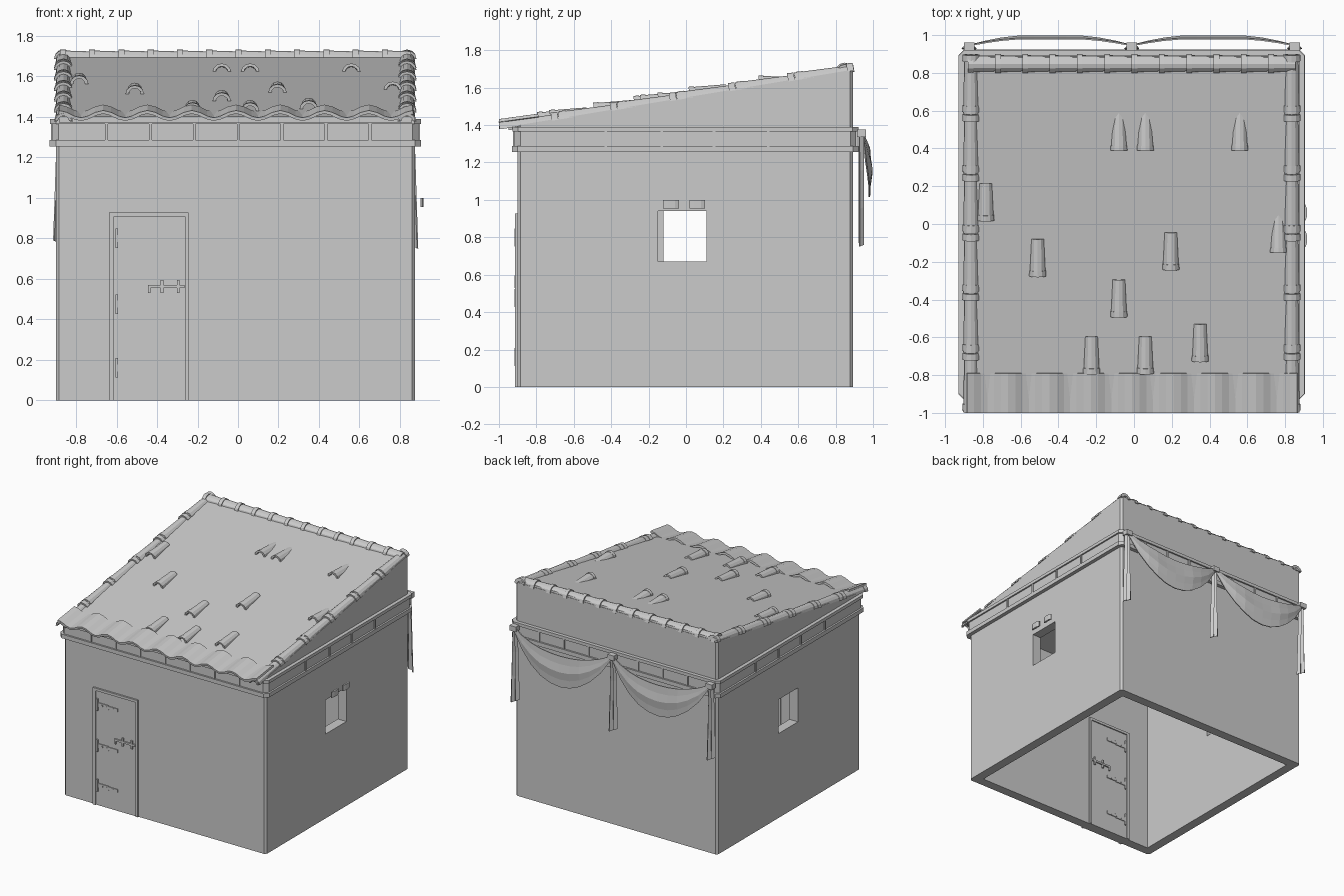
import bpy, bmesh, math
from mathutils import Vector

if "Cube" in bpy.data.objects:
    bpy.data.objects.remove(bpy.data.objects["Cube"])

grey = bpy.data.materials.new("plain grey")
grey.diffuse_color = (0.6, 0.6, 0.6, 1)
grey.use_nodes = True
grey.node_tree.nodes["Principled BSDF"].inputs["Base Color"].default_value = grey.diffuse_color

X0, X1, Y0, Y1 = -0.90, 0.875, -0.90, 0.893     # outer wall faces
T = 0.075                                       # wall thickness
roof = lambda y: 1.56 + 0.166 * y               # roof surface height


def finish(bm, name, solid=0):
    bmesh.ops.recalc_face_normals(bm, faces=bm.faces)
    me = bpy.data.meshes.new(name)
    bm.to_mesh(me)
    bm.free()
    me.materials.append(grey)
    ob = bpy.data.objects.new(name, me)
    bpy.context.collection.objects.link(ob)
    if solid:
        m = ob.modifiers.new("thickness", 'SOLIDIFY')
        m.thickness, m.offset = solid, 0
    return ob


def octagon(o, c):
    a, b, d, e = X0 - o, X1 + o, Y0 - o, Y1 + o
    return [(a + c, d), (b - c, d), (b, d + c), (b, e - c),
            (b - c, e), (a + c, e), (a, e - c), (a, d + c)]


def prism(bm, loop, bottom, top):
    lo = [bm.verts.new((x, y, bottom(y))) for x, y in loop]
    hi = [bm.verts.new((x, y, top(y))) for x, y in loop]
    n = len(loop)
    bm.faces.new(lo[::-1])
    bm.faces.new(hi)
    for i in range(n):
        j = (i + 1) % n
        bm.faces.new((lo[i], lo[j], hi[j], hi[i]))


def box(bm, x0, x1, y0, y1, z0, z1):
    prism(bm, [(x0, y0), (x1, y0), (x1, y1), (x0, y1)], lambda y: z0, lambda y: z1)


def ring(bm, o, z0, z1, c=0.03):
    """Moulding that runs around the wall, chamfered at the corners."""
    out, inn = octagon(o, c), octagon(-0.01, 0.015)
    prof = [(out, z0), (out, z1), (inn, z1), (inn, z0)]
    loops = [[bm.verts.new((x, y, z)) for x, y in lp] for lp, z in prof]
    for k in range(4):
        p, q = loops[k], loops[(k + 1) % 4]
        for i in range(8):
            j = (i + 1) % 8
            bm.faces.new((p[i], p[j], q[j], q[i]))


def arch(bm, a, b, ra, rb, t=0.014, n=6, h=0.95):
    """Hollow half-round tile from a to b."""
    a, b = Vector(a), Vector(b)
    d = (b - a).normalized()
    up = (Vector((0, 0, 1)) - d * d.z).normalized()
    side = d.cross(up)
    rings = []
    for p, r in ((a, ra), (b, rb)):
        pts = []
        for rr in (r, r - t):
            pts.append([bm.verts.new(p + side * rr * math.cos(math.pi * i / n)
                        + up * rr * h * math.sin(math.pi * i / n)) for i in range(n + 1)])
        rings.append(pts)
        for i in range(n):
            bm.faces.new((pts[0][i], pts[0][i + 1], pts[1][i + 1], pts[1][i]))
    (ao, ai), (bo, bi) = rings
    for p, q in ((ao, bo), (ai, bi)):
        for i in range(n):
            bm.faces.new((p[i], p[i + 1], q[i + 1], q[i]))
    for i in (0, n):
        bm.faces.new((ao[i], bo[i], bi[i], ai[i]))


def sheet(bm, f, nu, nv):
    g = [[bm.verts.new(f(i / nu, j / nv, j)) for j in range(nv + 1)] for i in range(nu + 1)]
    for i in range(nu):
        for j in range(nv):
            bm.faces.new((g[i][j], g[i + 1][j], g[i + 1][j + 1], g[i][j + 1]))


# Hollow walls with a window in each side
bm = bmesh.new()
prism(bm, octagon(0, 0.015), lambda y: 0, lambda y: roof(y) - 0.012)
walls = finish(bm, "walls")
cuts = []
bm = bmesh.new()
prism(bm, octagon(-T, 0.001), lambda y: -0.1, lambda y: roof(y) - 0.07)
cuts.append(finish(bm, "room_cutter"))
for name, x0, x1, y0, y1 in (("right_window_cutter", 0.7, 1, -0.15, 0.11),
                             ("left_window_cutter", -1, -0.7, -0.12, 0.125)):
    bm = bmesh.new()
    box(bm, x0, x1, y0, y1, 0.67, 0.94)
    cuts.append(finish(bm, name))
for c in cuts:
    m = walls.modifiers.new(c.name, 'BOOLEAN')
    m.operation, m.solver, m.object = 'DIFFERENCE', 'EXACT', c
    c.hide_render = True
    c.hide_set(True)

# Two small blocks over the right window
bm = bmesh.new()
for y in (-0.08, 0.06):
    prism(bm, [(0.902, y - 0.042), (0.908, y - 0.042), (0.916, y - 0.02), (0.916, y + 0.02),
               (0.908, y + 0.042), (0.902, y + 0.042)], lambda y: 0.955, lambda y: 1.0)
finish(bm, "window_blocks")

# Cornice: panel band, two rails and dividers
bm = bmesh.new()
ring(bm, 0.016, 1.28, 1.375)
ring(bm, 0.028, 1.365, 1.39)
ring(bm, 0.030, 1.255, 1.287)
for i in range(7):
    x = -0.65 + i * 0.217
    for y0, y1 in ((Y0 - 0.024, Y0), (Y1, Y1 + 0.024)):
        box(bm, x - 0.007, x + 0.007, y0, y1, 1.28, 1.37)
for y in (-0.43, -0.13, 0.15, 0.44):
    for x0, x1 in ((X0 - 0.024, X0), (X1, X1 + 0.024)):
        box(bm, x0, x1, y - 0.007, y + 0.007, 1.28, 1.37)
finish(bm, "cornice")

# Door with frame, hinges and latch, on both faces of the front wall
for side, yw, s in (("outer", Y0, -1), ("inner", Y0 + T, 1)):
    def plate(bm, x0, x1, z0, z1, out):
        box(bm, x0, x1, min(yw - s * 0.004, yw + s * out), max(yw - s * 0.004, yw + s * out), z0, z1)
    bm = bmesh.new()
    plate(bm, -0.637, -0.612, 0, 0.928, 0.014)
    plate(bm, -0.262, -0.245, 0, 0.928, 0.014)
    plate(bm, -0.612, -0.262, 0.908, 0.928, 0.014)
    finish(bm, side + "_door_frame")
    bm = bmesh.new()
    plate(bm, -0.612, -0.262, 0, 0.908, 0.005)
    finish(bm, side + "_door")
    bm = bmesh.new()
    for z in (0.80, 0.475, 0.16):
        plate(bm, -0.605, -0.592, z - 0.048, z + 0.048, 0.016)
        plate(bm, -0.592, -0.50, z - 0.017, z + 0.017, 0.011)
        plate(bm, -0.50, -0.42, z - 0.012, z + 0.012, 0.011)
        for x in (-0.555, -0.51, -0.46):
            plate(bm, x - 0.006, x + 0.006, z - 0.006, z + 0.006, 0.014)
    finish(bm, side + "_hinges")
    bm = bmesh.new()
    plate(bm, -0.445, -0.265, 0.555, 0.57, 0.016)
    plate(bm, -0.445, -0.433, 0.53, 0.57, 0.016)
    for x in (-0.375, -0.295):
        plate(bm, x - 0.007, x + 0.007, 0.53, 0.595, 0.018)
    finish(bm, side + "_latch")

# Sloping roof slab
bm = bmesh.new()
prism(bm, [(-0.885, -0.95), (0.86, -0.95), (0.86, 0.885), (-0.885, 0.885)],
      lambda y: roof(y) - 0.03, roof)
finish(bm, "roof_slab")

# Wavy eave tiles along the front
bm = bmesh.new()
sheet(bm, lambda u, v, j: (-0.885 + 1.75 * u, -0.79 - 0.21 * v,
      roof(-0.79 - 0.21 * v) + 0.006 + 0.006 * v + 0.018 * math.cos(16 * math.pi * u)), 48, 1)
finish(bm, "eave_tiles", 0.016)

# Half-round caps on the two sloping edges
bm = bmesh.new()
for x in (-0.8625, 0.835):
    for i in range(6):
        ya, yb = 0.9 - i * 0.316, 0.9 - (i + 1) * 0.316
        arch(bm, (x, ya, roof(ya) - 0.022), (x, yb, roof(yb) - 0.016), 0.036, 0.042)
        for y in (yb + 0.045, ya - 0.002):
            arch(bm, (x, y, roof(y) - 0.018), (x, y - 0.035, roof(y - 0.035) - 0.018), 0.045, 0.047)
finish(bm, "side_cap_tiles")

# Half-round caps along the top edge
bm = bmesh.new()
for i in range(12):
    x = -0.88 + i * 0.1446
    arch(bm, (x, 0.848, 1.684), (x + 0.1446, 0.848, 1.684), 0.047, 0.042)
    arch(bm, (x, 0.848, 1.684), (x + 0.03, 0.848, 1.684), 0.052, 0.052)
finish(bm, "ridge_tiles")

# Loose tiles scattered over the roof; narrow ones sink into it at the back
bm = bmesh.new()
for x, y in ((-0.785, 0.02), (-0.51, -0.275), (0.195, -0.24), (-0.08, -0.49),
             (-0.225, -0.79), (0.06, -0.79), (0.35, -0.725)):
    arch(bm, (x, y + 0.197, roof(y + 0.197) - 0.012), (x, y, roof(y) - 0.002), 0.036, 0.043, 0.013)
    arch(bm, (x, y + 0.03, roof(y) + 0.003), (x, y, roof(y) - 0.002), 0.044, 0.046, 0.013)
for x, y in ((-0.08, 0.39), (0.06, 0.39), (0.56, 0.39), (0.765, -0.15)):
    arch(bm, (x, y + 0.197, roof(y + 0.197) - 0.034), (x, y, roof(y) - 0.004), 0.036, 0.044, 0.013)
    arch(bm, (x, y + 0.025, roof(y) - 0.003), (x, y, roof(y) - 0.004), 0.045, 0.046, 0.013)
finish(bm, "loose_tiles")

# Draped cloth on the back: two swags, three pleated tails and knots
posts = (-0.873, -0.012, 0.85)
bm = bmesh.new()
for a, b in zip(posts, posts[1:]):
    def swag(u, v, j):
        k = 4 * u * (1 - u)
        bulge = min(1, 1.25 * k) * (0.018 + 0.03 * math.sin(math.pi * (0.2 + 0.6 * v)))
        return (a + (b - a) * u, 0.945 + bulge - 0.006 * (j % 2) * k,
                1.365 - 0.025 * v - k ** 0.9 * (0.105 + 0.22 * v))
    sheet(bm, swag, 10, 4)
finish(bm, "swags", 0.008)

bm = bmesh.new()
for x in posts:
    sheet(bm, lambda u, v, j: (x + (v - 0.5) * (0.035 + 0.04 * u), 0.935 + (0.012 if j % 2 else -0.008),
          1.36 - u * (0.57 + 0.04 * v)), 3, 4)
finish(bm, "cloth_tails", 0.008)

bm = bmesh.new()
for x in posts:
    box(bm, x - 0.028, x + 0.028, 0.915, 0.962, 1.335, 1.375)
finish(bm, "cloth_knots")
